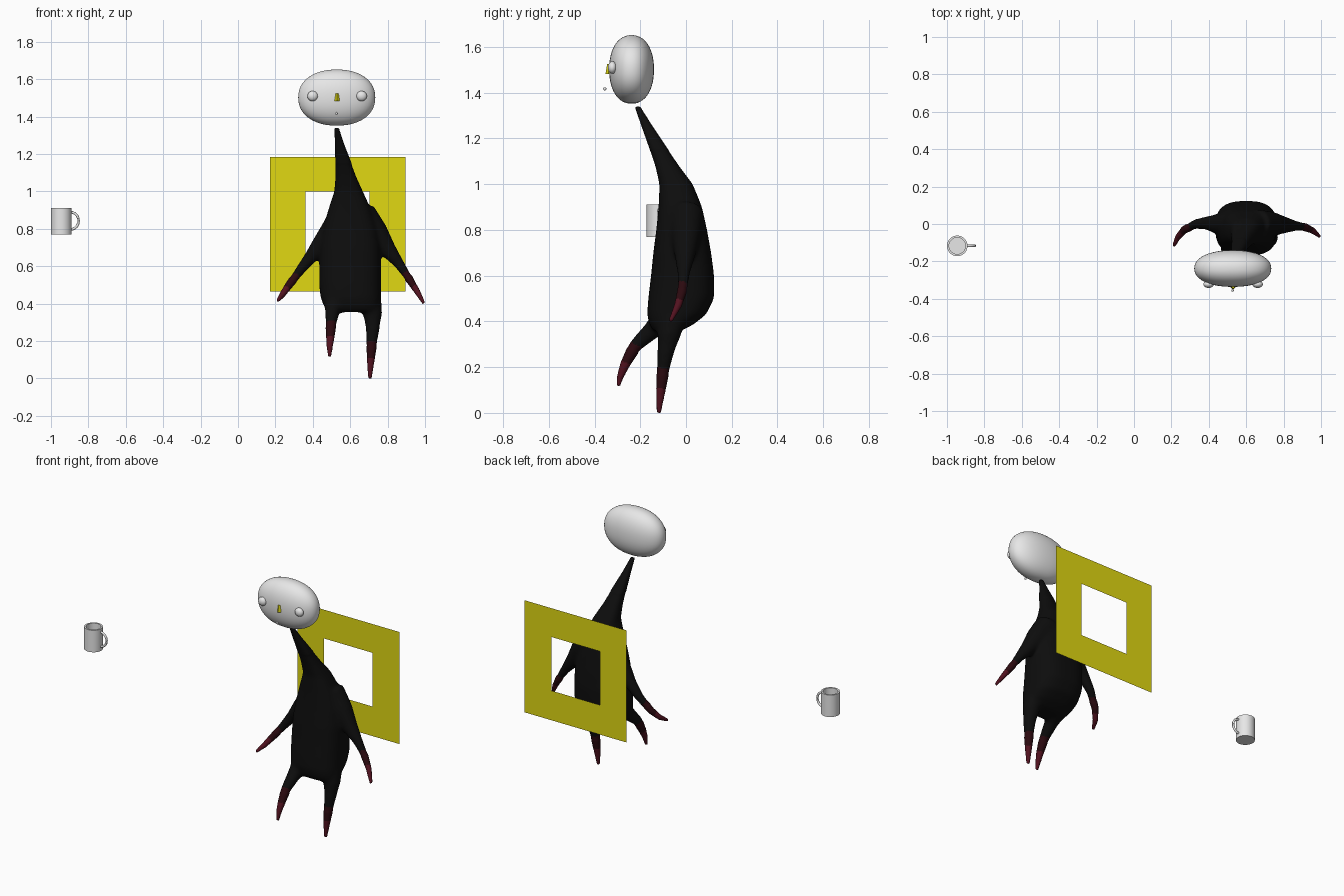
import bpy, bmesh, math
from mathutils import Vector

if "Cube" in bpy.data.objects:
    bpy.data.objects.remove(bpy.data.objects["Cube"])


def material(name, rgb):
    m = bpy.data.materials.new(name)
    m.diffuse_color = (*rgb, 1)
    m.use_nodes = True
    m.node_tree.nodes["Principled BSDF"].inputs["Base Color"].default_value = m.diffuse_color
    return m


GREY = material("light grey", (0.8, 0.8, 0.8))
YELLOW = material("mustard yellow", (0.75, 0.69, 0.006))
BLACK = material("near black", (0.004, 0.004, 0.004))
MAROON = material("dark maroon", (0.025, 0.003, 0.005))
RED = material("deep red", (0.085, 0.006, 0.014))


def finish(name, bm, mats, smooth=True):
    me = bpy.data.meshes.new(name)
    bm.to_mesh(me)
    bm.free()
    ob = bpy.data.objects.new(name, me)
    bpy.context.collection.objects.link(ob)
    for m in mats:
        me.materials.append(m)
    if smooth:
        bpy.ops.object.select_all(action='DESELECT')
        ob.select_set(True)
        bpy.context.view_layer.objects.active = ob
        bpy.ops.object.shade_smooth_by_angle(angle=math.radians(40))
    return ob


def loft(bm, rings):
    """Closed skin through rings of equal point count."""
    vs = [[bm.verts.new(p) for p in r] for r in rings]
    n = len(vs[0])
    for a, b in zip(vs, vs[1:]):
        for i in range(n):
            bm.faces.new((a[i], a[(i + 1) % n], b[(i + 1) % n], b[i]))
    caps = [bm.faces.new(vs[0][::-1]), bm.faces.new(vs[-1])]
    faces = {f for r in vs for v in r for f in v.link_faces}
    bmesh.ops.recalc_face_normals(bm, faces=list(faces))
    return caps


def circle(n=24):
    return [(math.cos(2 * math.pi * i / n), math.sin(2 * math.pi * i / n)) for i in range(n)]


def tube(bm, path, n=20):
    """Tapered tube through (x, y, z, radius) points."""
    pts = [Vector(p[:3]) for p in path]
    rings = []
    for i, p in enumerate(pts):
        t = pts[min(i + 1, len(pts) - 1)] - pts[max(i - 1, 0)]
        q = t.to_track_quat('Z', 'Y')
        rings.append([p + q @ Vector((c * path[i][3], s * path[i][3], 0)) for c, s in circle(n)])
    loft(bm, rings)


def ellipsoid(name, centre, radii, mat, power=2.0, segs=32):
    bm = bmesh.new()
    bmesh.ops.create_uvsphere(bm, u_segments=segs, v_segments=segs // 2, radius=1)
    for v in bm.verts:
        k = sum(abs(c) ** power for c in v.co) ** (1 / power)
        v.co = Vector([c / k * r + o for c, r, o in zip(v.co, radii, centre)])
    return finish(name, bm, [mat])


# Body: torso and limbs, fused into one soft skin
TORSO = [  # z, x min, x max, y min, y max
    (1.34, .515, .54, -.225, -.20), (1.26, .518, .565, -.197, -.15),
    (1.17, .52, .60, -.165, -.09), (1.08, .52, .632, -.135, -.03),
    (1.0, .515, .668, -.116, .03), (.9, .482, .713, -.12, .07),
    (.8, .455, .745, -.13, .092), (.7, .438, .762, -.143, .11),
    (.6, .434, .765, -.153, .123), (.5, .434, .765, -.165, .123),
    (.43, .442, .764, -.17, .088), (.385, .46, .757, -.16, .03),
    (.355, .49, .74, -.14, -.03)]
LIMBS = [
    # left arm, right arm
    [(.55, 0, .85, .075), (.45, 0, .72, .055), (.385, .005, .645, .036), (.33, 0, .575, .028),
     (.27, -.03, .495, .021), (.235, -.07, .445, .016), (.212, -.118, .415, .009)],
    [(.66, 0, .88, .08), (.74, 0, .78, .065), (.80, -.005, .69, .047), (.86, -.01, .615, .03),
     (.91, -.015, .54, .023), (.955, -.035, .47, .017), (.994, -.068, .402, .009)],
    # left leg, right leg
    [(.53, -.06, .43, .08), (.505, -.145, .365, .042), (.497, -.225, .29, .03),
     (.493, -.265, .215, .022), (.49, -.285, .165, .016), (.49, -.297, .118, .009)],
    [(.71, -.06, .41, .06), (.72, -.075, .34, .052), (.72, -.09, .26, .038),
     (.715, -.1, .19, .03), (.71, -.11, .1, .021), (.705, -.119, 0, .01)]]


def power_cos(c, n=2.7):
    return math.copysign(abs(c) ** (2 / n), c)


bm = bmesh.new()
loft(bm, [[((x0 + x1) / 2 + (x1 - x0) / 2 * power_cos(c),
            (y0 + y1) / 2 + (y1 - y0) / 2 * power_cos(s), z) for c, s in circle(48)]
          for z, x0, x1, y0, y1 in TORSO])
for limb in LIMBS:
    tube(bm, limb)
source = finish("body_source", bm, [], False)
mod = source.modifiers.new("fuse", 'REMESH')
mod.mode = 'VOXEL'
mod.voxel_size = 0.007
fused = bpy.data.meshes.new_from_object(source.evaluated_get(bpy.context.evaluated_depsgraph_get()))
bpy.data.objects.remove(source)

bm = bmesh.new()
bm.from_mesh(fused)
bpy.data.meshes.remove(fused)
tips = [Vector(limb[-1][:3]) for limb in LIMBS]


def tip_distance(p):
    return min((p - t).length for t in tips)


joints = [v for v in bm.verts if v.co.z < 1.15 and tip_distance(v.co) > 0.17]
for _ in range(22):
    bmesh.ops.smooth_vert(bm, verts=joints, factor=0.5, use_axis_x=True, use_axis_y=True, use_axis_z=True)
bmesh.ops.smooth_vert(bm, verts=bm.verts, factor=0.5, use_axis_x=True, use_axis_y=True, use_axis_z=True)
# limb ends redden towards the tips
for f in bm.faces:
    d = tip_distance(f.calc_center_median())
    f.material_index = 2 if d < 0.11 else 1 if d < 0.2 else 0
body = finish("body", bm, [BLACK, MAROON, RED], False)
for p in body.data.polygons:
    p.use_smooth = True

# Head and face
ellipsoid("head", (.528, -.238, 1.502), (.206, .098, .15), GREY, 2.2, 48)
for side, x in (("left", .399), ("right", .661)):
    ellipsoid(side + "_eye", (x, -.322, 1.51), (.028, .02, .027), GREY)
ellipsoid("mouth", (.527, -.355, 1.417), (.007, .007, .007), GREY, segs=16)

bm = bmesh.new()
bmesh.ops.create_cone(bm, cap_ends=True, segments=4, radius1=.014, radius2=.007, depth=.042)
bmesh.ops.translate(bm, verts=bm.verts, vec=(.53, -.338, 1.504))
finish("nose", bm, [YELLOW], False)

# Flat square frame behind the body
bm = bmesh.new()
outer, inner = [[bm.verts.new((x, .36, z)) for x, z in ((a, c), (b, c), (b, d), (a, d))]
                for a, b, c, d in ((.17, .895, .465, 1.185), (.36, .703, .655, 1.0))]
for i in range(4):
    j = (i + 1) % 4
    bm.faces.new((outer[i], outer[j], inner[j], inner[i]))
finish("frame", bm, [YELLOW], False)

# Mug: hollow cup with a looped handle
bm = bmesh.new()
MX, MY = -.945, -.117
loft(bm, [[(MX + r * c, MY + r * s, z) for c, s in circle(40)]
          for r, z in ((.055, .77), (.055, .911), (.044, .911), (.044, .782))])
finish("mug", bm, [GREY])
bm = bmesh.new()
angles = [math.radians(-90 + 15 * i) for i in range(13)]
tube(bm, [(-.895 + .043 * math.cos(a), MY, .843 + .046 * math.sin(a), .007) for a in angles], 12)
finish("mug_handle", bm, [GREY])
